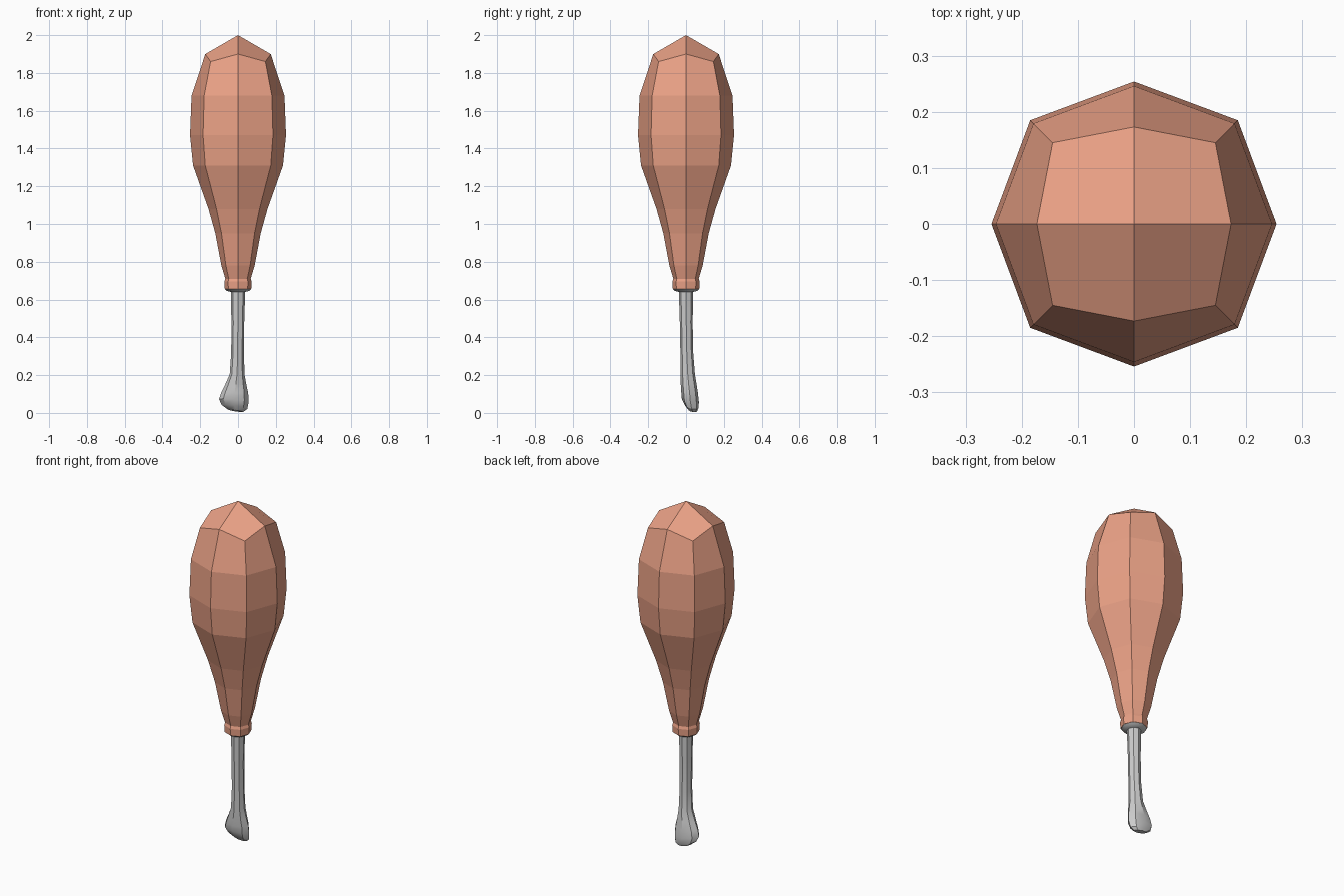
import bpy, bmesh
from math import cos, sin, pi, radians

if "Cube" in bpy.data.objects:
    bpy.data.objects.remove(bpy.data.objects["Cube"])

SIDES = 8


def ring(bm, cx, cy, rx, ry, z, tilt_x=0, tilt_y=0):
    """Eight-sided elliptical ring, optionally tilted."""
    verts = []
    for i in range(SIDES):
        a = 2 * pi * i / SIDES
        x, y = rx * cos(a), ry * sin(a)
        verts.append(bm.verts.new((cx + x, cy + y, z + tilt_x * x + tilt_y * y)))
    return verts


def bridge(bm, rings):
    for lo, hi in zip(rings, rings[1:]):
        for i in range(SIDES):
            j = (i + 1) % SIDES
            bm.faces.new((lo[i], lo[j], hi[j], hi[i]))


def finish(bm, name):
    bmesh.ops.recalc_face_normals(bm, faces=bm.faces[:])
    mesh = bpy.data.meshes.new(name)
    bm.to_mesh(mesh)
    bm.free()
    obj = bpy.data.objects.new(name, mesh)
    bpy.context.collection.objects.link(obj)
    return obj


# Meat: faceted lathe with a four-quad peaked cap
bm = bmesh.new()
profile = [(0.07, 0.655), (0.072, 0.695), (0.067, 0.71), (0.088, 0.78), (0.12, 0.95),
           (0.156, 1.08), (0.238, 1.31), (0.254, 1.47), (0.246, 1.68), (0.173, 1.90)]
rings = [ring(bm, 0, 0, r, r, z) for r, z in profile]
for r in rings:
    for v in r[1::2]:
        v.co.x *= 1.03
        v.co.y *= 1.03
for v in rings[-1][1::2]:
    v.co.x, v.co.y = [0.145 if c > 0 else -0.145 for c in v.co.xy]
    v.co.z = 1.86
bridge(bm, rings)
apex = bm.verts.new((0, 0, 2))
top = rings[-1]
for i in range(0, SIDES, 2):
    bm.faces.new((apex, top[i], top[i + 1], top[(i + 2) % SIDES]))
meat = finish(bm, "meat")
mat = bpy.data.materials.new("roast_meat")
mat.diffuse_color = (0.83, 0.36, 0.24, 1)
mat.use_nodes = True
mat.node_tree.nodes["Principled BSDF"].inputs["Base Color"].default_value = mat.diffuse_color
meat.data.materials.append(mat)

# Bone: shaft with a flared collar under the meat and a lopsided knuckle
bm = bmesh.new()
sections = [  # cx, cy, rx, ry, z, tilt_x, tilt_y
    (-0.012, 0.036, 0.040, 0.022, 0.011, -0.15, -0.15),
    (-0.019, 0.030, 0.068, 0.036, 0.032, -0.16, -0.20),
    (-0.022, 0.023, 0.078, 0.045, 0.065, -0.10, -0.15),
    (-0.018, 0.019, 0.072, 0.044, 0.105, 0, 0),
    (-0.012, 0.014, 0.056, 0.042, 0.150, 0, 0),
    (-0.005, 0.009, 0.039, 0.038, 0.205, 0, 0),
    (-0.002, 0.004, 0.034, 0.034, 0.320, 0, 0),
    (-0.001, 0.001, 0.034, 0.034, 0.480, 0, 0),
    (0, 0, 0.038, 0.038, 0.640, 0, 0),
    (0, 0, 0.058, 0.058, 0.645, 0, 0),
    (0, 0, 0.070, 0.070, 0.655, 0, 0),
]
rings = [ring(bm, *s) for s in sections]
bridge(bm, rings)
bm.faces.new(rings[0])
bm.faces.new(rings[-1])
bone = finish(bm, "bone")
bpy.context.view_layer.objects.active = bone
bone.select_set(True)
bpy.ops.object.shade_smooth_by_angle(angle=radians(30))
